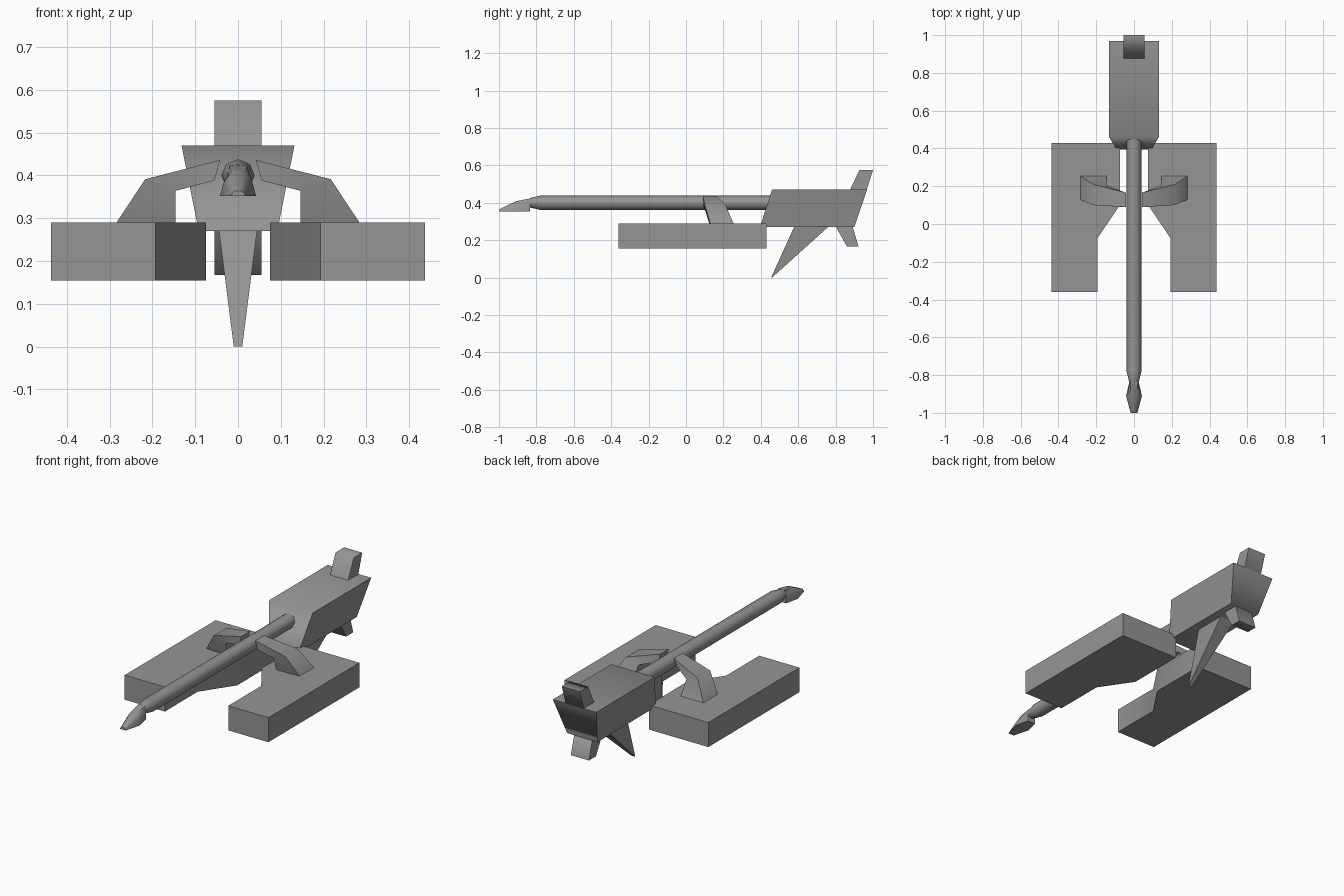
import bpy, bmesh, math

if "Cube" in bpy.data.objects:
    bpy.data.objects.remove(bpy.data.objects["Cube"])

# Dark grey paint shared by every part
grey = bpy.data.materials.new("dark_grey")
grey.diffuse_color = (0.3, 0.3, 0.3, 1)
grey.use_nodes = True
grey.node_tree.nodes["Principled BSDF"].inputs["Base Color"].default_value = grey.diffuse_color


def loft(name, rings, mirror=False, angle=50):
    """Skin a list of equal-sized point rings, cap both ends, smooth below angle."""
    bm = bmesh.new()
    vs = [[bm.verts.new(p) for p in r] for r in rings]
    n = len(rings[0])
    for a, b in zip(vs, vs[1:]):
        for i in range(n):
            j = (i + 1) % n
            bm.faces.new((a[i], a[j], b[j], b[i]))
    bm.faces.new(vs[0])
    bm.faces.new(vs[-1])
    bmesh.ops.recalc_face_normals(bm, faces=bm.faces)
    me = bpy.data.meshes.new(name)
    bm.to_mesh(me)
    bm.free()
    me.materials.append(grey)
    ob = bpy.data.objects.new(name, me)
    bpy.context.collection.objects.link(ob)
    bpy.ops.object.select_all(action='DESELECT')
    ob.select_set(True)
    bpy.context.view_layer.objects.active = ob
    bpy.ops.object.shade_smooth_by_angle(angle=math.radians(angle))
    if mirror:
        ob.modifiers.new("mirror", 'MIRROR')
    ob.modifiers.new("weighted_normals", 'WEIGHTED_NORMAL').keep_sharp = True
    return ob


def slab(y0, y1, z, w):
    """Horizontal rectangle ring, half width w."""
    return [(-w, y0, z), (w, y0, z), (w, y1, z), (-w, y1, z)]


def octagon(y, z, r):
    return [(r * math.cos(a), y, z + r * math.sin(a) * 0.97)
            for a in (math.tau * i / 8 for i in range(8))]


# Rear hull, wider at the top and raked backwards
loft("rear_hull", [slab(0.395, 0.90, 0.27, 0.092), slab(0.46, 0.968, 0.47, 0.132)], angle=75)

# Tail fins and lower keel
loft("upper_tail_fin", [slab(0.875, 0.965, 0.465, 0.055), slab(0.927, 1.0, 0.575, 0.055)], angle=75)
loft("lower_tail_fin", [slab(0.80, 0.89, 0.275, 0.055), slab(0.86, 0.922, 0.167, 0.055)], angle=75)
loft("keel_fin", [slab(0.58, 0.765, 0.275, 0.045), slab(0.455, 0.46, 0.0, 0.01)])

# Long neck boom with a tapered front collar
loft("neck_boom", [octagon(-0.835, 0.40, 0.026), octagon(-0.78, 0.40, 0.039),
                   octagon(0.46, 0.40, 0.039)])


# Nose: flat-bottomed wedge, sections along y
def nose_ring(y, w_low, w_mid, w_top, z_mid, z_top):
    return [(-w_low, y, 0.352), (w_low, y, 0.352), (w_mid, y, z_mid),
            (w_top, y, z_top), (-w_top, y, z_top), (-w_mid, y, z_mid)]


loft("nose", [nose_ring(-1.0, 0.018, 0.014, 0.008, 0.358, 0.364),
              nose_ring(-0.91, 0.042, 0.034, 0.016, 0.382, 0.408),
              nose_ring(-0.833, 0.024, 0.024, 0.021, 0.395, 0.423)])

# Side pods, with the inner face stepping in towards the rear
outline = [(0.437, -0.36), (0.437, 0.43), (0.075, 0.43), (0.075, 0.10),
           (0.193, -0.075), (0.193, -0.36)]
loft("side_pods", [[(x, y, z) for x, y in outline] for z in (0.155, 0.29)], mirror=True)

# Bent arms joining the boom to the pods
loft("pod_arms", [
    [(0.042, 0.09, 0.436), (0.042, 0.165, 0.436), (0.055, 0.155, 0.388), (0.055, 0.09, 0.388)],
    [(0.217, 0.10, 0.391), (0.217, 0.21, 0.391), (0.146, 0.205, 0.364), (0.146, 0.10, 0.364)],
    [(0.285, 0.13, 0.288), (0.285, 0.255, 0.288), (0.146, 0.255, 0.288), (0.146, 0.125, 0.288)],
], mirror=True)
